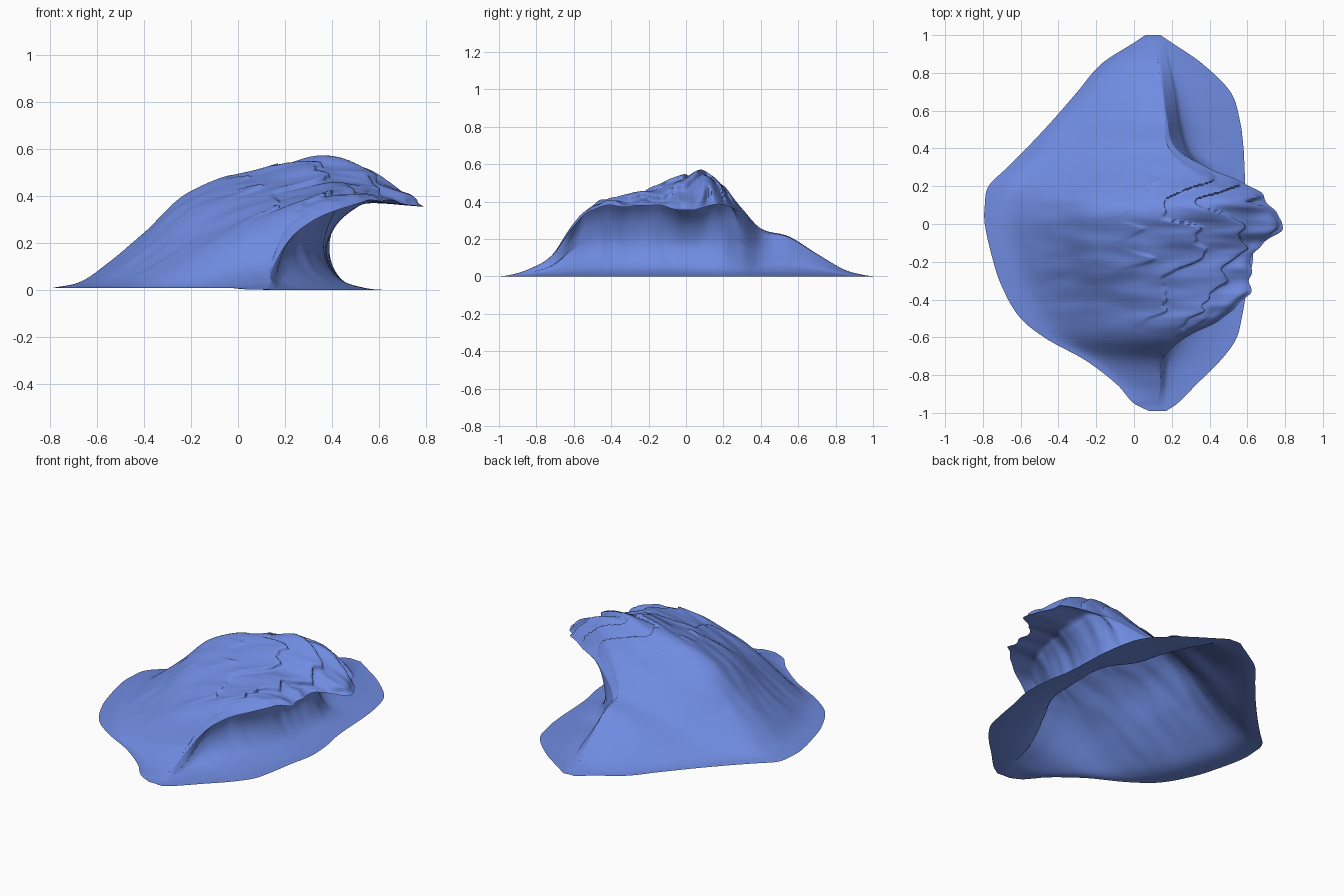
import bpy, math
from mathutils import Vector, noise

if "Cube" in bpy.data.objects:
    bpy.data.objects.remove(bpy.data.objects["Cube"])

# Stations along the wave: y, back edge, front edge, crest x, crest z, lip x, lip z, barrel wall x
STATIONS = [
    (-0.99, 0.08, 0.17, 0.12, 0.002, 0.13, 0.002, 0.14),
    (-0.95, 0.00, 0.23, 0.12, 0.006, 0.13, 0.005, 0.15),
    (-0.85, -0.09, 0.33, 0.13, 0.035, 0.14, 0.034, 0.16),
    (-0.72, -0.26, 0.46, 0.13, 0.11, 0.15, 0.105, 0.165),
    (-0.61, -0.46, 0.54, 0.19, 0.27, 0.26, 0.255, 0.18),
    (-0.50, -0.60, 0.57, 0.32, 0.38, 0.47, 0.36, 0.23),
    (-0.33, -0.70, 0.60, 0.36, 0.425, 0.62, 0.375, 0.32),
    (-0.18, -0.75, 0.63, 0.33, 0.47, 0.62, 0.38, 0.36),
    (0.00, -0.79, 0.62, 0.32, 0.54, 0.785, 0.355, 0.38),
    (0.10, -0.79, 0.60, 0.36, 0.555, 0.72, 0.37, 0.385),
    (0.20, -0.77, 0.59, 0.36, 0.475, 0.61, 0.385, 0.38),
    (0.30, -0.67, 0.585, 0.25, 0.36, 0.39, 0.335, 0.34),
    (0.40, -0.57, 0.58, 0.16, 0.255, 0.22, 0.24, 0.27),
    (0.55, -0.43, 0.56, 0.15, 0.212, 0.175, 0.205, 0.23),
    (0.70, -0.30, 0.51, 0.14, 0.12, 0.155, 0.117, 0.21),
    (0.85, -0.17, 0.36, 0.12, 0.035, 0.14, 0.034, 0.18),
    (0.96, 0.00, 0.20, 0.10, 0.006, 0.12, 0.005, 0.15),
    (1.00, 0.06, 0.14, 0.09, 0.002, 0.10, 0.002, 0.11),
]
# Back slope: distance fraction, height fraction in the middle, height fraction on the flanks
BACK = [(0, 0, 0), (0.11, 0.05, 0.035), (0.21, 0.19, 0.12), (0.35, 0.43, 0.31),
        (0.52, 0.74, 0.56), (0.75, 0.915, 0.84), (1, 1, 1)]
ROWS, TOP_STEP, UNDER_STEP = 260, 20, 8


def smooth(a, b, x):
    t = max(0.0, min(1.0, (x - a) / (b - a)))
    return t * t * (3 - 2 * t)


def station(y):
    """Smoothly interpolated station values at y."""
    s = STATIONS
    i = max(k for k in range(len(s) - 1) if s[k][0] <= y + 1e-6)
    h = s[i + 1][0] - s[i][0]
    t = (y - s[i][0]) / h

    def slope(k, c):
        a, b = max(k - 1, 0), min(k + 1, len(s) - 1)
        return (s[b][c] - s[a][c]) / (s[b][0] - s[a][0])
    out = []
    for c in range(1, 8):
        p, q, m, n = s[i][c], s[i + 1][c], slope(i, c) * h, slope(i + 1, c) * h
        out.append(p + m * t + (3 * (q - p) - 2 * m - n) * t * t
                   + (2 * (p - q) + m + n) * t ** 3)
    return out


def spline(pts, steps):
    """Catmull-Rom curve through 2D points."""
    p = [Vector(q) for q in pts]
    p = [2 * p[0] - p[1]] + p + [2 * p[-1] - p[-2]]
    out = []
    for i in range(1, len(p) - 2):
        a, b, c, d = p[i - 1:i + 3]
        for k in range(steps):
            t = k / steps
            out.append(0.5 * (2 * b + (c - a) * t + (2 * a - 5 * b + 4 * c - d) * t * t
                              + (3 * b - a - 3 * c + d) * t ** 3))
    out.append(p[-2])
    return out


def row(y):
    xl, xr, xc, h, lx, lz, xw = station(y)
    foam = smooth(-0.62, -0.45, y) * (1 - smooth(0.16, 0.34, y))
    # jagged fingers along the lip
    lx += foam * 0.05 * noise.noise((3.0, y * 15, 0))
    lz += foam * 0.012 * noise.noise((8.0, y * 11, 0))
    # back slope, crest and lip
    base = min(0.008, h)
    flank = smooth(0.1, 0.4, y) + smooth(0.2, 0.5, -y)
    top = [(xl + (xc - xl) * a, base + (h - base) * (b + (c - b) * flank)) for a, b, c in BACK]
    top += [(xc + (lx - xc) * 0.5, lz + (h - lz) * 0.7), (lx, lz)]
    # hollow barrel under the lip, then the flat apron
    over = smooth(0, 0.2, lx - xw)
    under = [(lx, lz)]
    for f, z in ((0.46, 1.04), (0.28, 0.97), (0.1, 0.78)):
        under.append((xw + (lx - xw) * f, lz * (z * over + (0.5 + 0.5 * f) * (1 - over))))
    under += [(xw + (xr - xw) * f, lz * z)
              for f, z in ((0, 0.5), (0.08, 0.27), (0.3, 0.1), (0.68, 0.02), (1, 0))]
    pts = []
    for x, z in spline(top, TOP_STEP):
        # overlapping tongues of foam and ripples on the upper surface
        edge = 1 - smooth(lx - 0.08, lx, x)
        m = foam * edge * smooth(-0.15, 0.25, x)
        off = 0.3 * noise.noise((x * 1.2, y * 8, 4)) + 0.05 * noise.noise((1, y * 22, 2)) - 0.3 * y
        f = ((x + off) / 0.25) % 1.0
        saw = smooth(0, 0.85, f) if f < 0.85 else 1 - smooth(0.85, 1, f)
        z += m * 0.022 * (saw - 0.5)
        x += m * 0.025 * saw
        rip = foam * edge * smooth(-0.6, -0.3, x)
        z += rip * 0.012 * noise.noise((x * 5, y * 12, 7))
        pts.append((x, y, max(z, 0)))
    for i, p in enumerate(spline(under, UNDER_STEP)[1:]):
        # shallow flutes down the barrel wall
        g = foam * math.sin(math.pi * min(1, (i + 1) / 50))
        pts.append((p.x + g * 0.012 * noise.noise((p.y * 3, y * 14, 9)), y, max(p.y, 0)))
    return pts


# Wave surface: a single open sheet lofted from the rows
rows = [row(-0.99 + 1.99 * j / ROWS) for j in range(ROWS + 1)]
n = len(rows[0])
verts = [p for r in rows for p in r]
faces = [(j * n + i, j * n + i + 1, (j + 1) * n + i + 1, (j + 1) * n + i)
         for j in range(ROWS) for i in range(n - 1)]
mesh = bpy.data.meshes.new("wave")
mesh.from_pydata(verts, [], faces)
mesh.update()
wave = bpy.data.objects.new("wave", mesh)
bpy.context.collection.objects.link(wave)

# Water blue
mat = bpy.data.materials.new("water_blue")
mat.diffuse_color = (0.16, 0.26, 0.75, 1)
mat.use_nodes = True
mat.node_tree.nodes["Principled BSDF"].inputs["Base Color"].default_value = mat.diffuse_color
mesh.materials.append(mat)
bpy.context.view_layer.objects.active = wave
wave.select_set(True)
bpy.ops.object.shade_smooth_by_angle(angle=math.radians(60))
